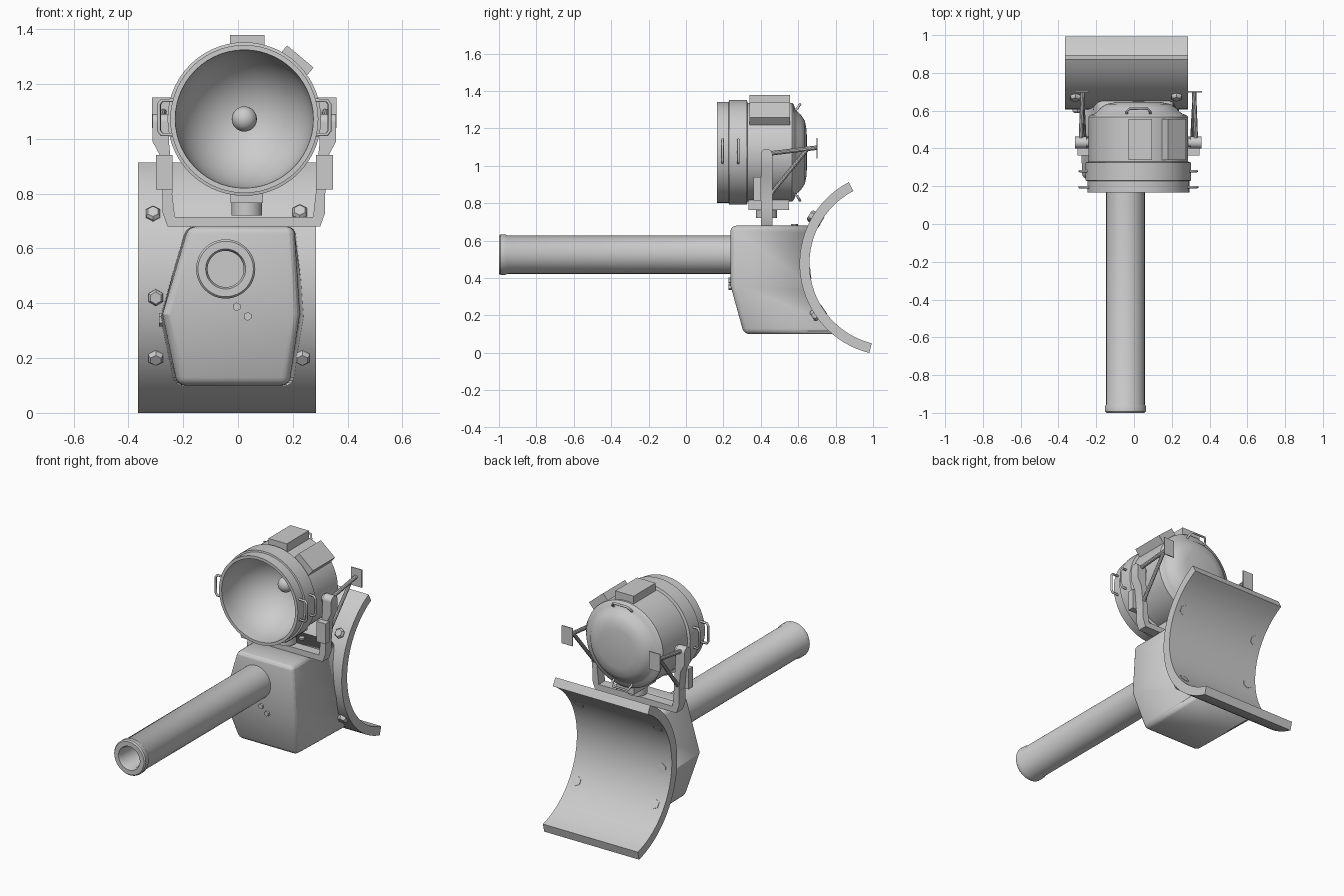
import bpy, bmesh, math
from mathutils import Vector, Matrix

if "Cube" in bpy.data.objects:
    bpy.data.objects.remove(bpy.data.objects["Cube"])

CX, CZ = 0.023, 1.072           # lamp axis
SY, SZ = 1.099, 0.477           # shield arc centre
R_OUT, R_IN = 0.492, 0.439

grey = bpy.data.materials.new("plain grey")
grey.diffuse_color = (0.6, 0.6, 0.6, 1)
grey.use_nodes = True
grey.node_tree.nodes["Principled BSDF"].inputs["Base Color"].default_value = grey.diffuse_color


def finish(bm, name, smooth=35):
    bmesh.ops.recalc_face_normals(bm, faces=bm.faces)
    me = bpy.data.meshes.new(name)
    bm.to_mesh(me)
    bm.free()
    me.materials.append(grey)
    ob = bpy.data.objects.new(name, me)
    bpy.context.collection.objects.link(ob)
    bpy.ops.object.select_all(action='DESELECT')
    ob.select_set(True)
    bpy.context.view_layer.objects.active = ob
    bpy.ops.object.shade_smooth_by_angle(angle=math.radians(smooth))
    return ob


def lathe(name, profile, x, z, n=48):
    """Revolve (radius, y) points about an axis along y."""
    bm = bmesh.new()
    rings = []
    for r, y in profile:
        if r == 0:
            rings.append([bm.verts.new((x, y, z))] * n)
        else:
            rings.append([bm.verts.new((x + r * math.cos(2 * math.pi * i / n), y,
                                        z + r * math.sin(2 * math.pi * i / n))) for i in range(n)])
    for a, b in zip(rings, rings[1:]):
        for i in range(n):
            j = (i + 1) % n
            bm.faces.new(list(dict.fromkeys((a[i], a[j], b[j], b[i]))))
    return finish(bm, name)


def prism(name, pts, axis, lo, hi):
    """Extrude a 2D outline along x (pts are y,z) or y (pts are x,z)."""
    bm = bmesh.new()
    def at(p, d):
        return (d, p[0], p[1]) if axis == 'x' else (p[0], d, p[1])
    a = [bm.verts.new(at(p, lo)) for p in pts]
    b = [bm.verts.new(at(p, hi)) for p in pts]
    bm.faces.new(a)
    bm.faces.new(b)
    for i in range(len(pts)):
        j = (i + 1) % len(pts)
        bm.faces.new((a[i], a[j], b[j], b[i]))
    return finish(bm, name)


def box(name, lo, hi, turn=0):
    """Box between two corners, optionally turned about the lamp axis."""
    bm = bmesh.new()
    lo, hi = Vector(lo), Vector(hi)
    bmesh.ops.create_cube(bm, size=1, matrix=Matrix.Translation((lo + hi) / 2)
                          @ Matrix.Diagonal((*(hi - lo), 1)))
    bmesh.ops.rotate(bm, verts=bm.verts, cent=(CX, 0, CZ), matrix=Matrix.Rotation(turn, 3, 'Y'))
    return finish(bm, name)


def rod(name, a, b, r, n=12, r2=None):
    bm = bmesh.new()
    a, b = Vector(a), Vector(b)
    d = b - a
    m = Matrix.Translation((a + b) / 2) @ d.to_track_quat('Z', 'Y').to_matrix().to_4x4()
    bmesh.ops.create_cone(bm, cap_ends=True, segments=n, radius1=r,
                          radius2=r if r2 is None else r2, depth=d.length, matrix=m)
    return finish(bm, name)


def wire(name, pts, r):
    """Bent round bar through the given points."""
    cu = bpy.data.curves.new(name, 'CURVE')
    cu.dimensions = '3D'
    cu.bevel_depth, cu.bevel_resolution, cu.use_fill_caps = r, 1, True
    sp = cu.splines.new('POLY')
    sp.points.add(len(pts) - 1)
    for p, co in zip(sp.points, pts):
        p.co = (*co, 1)
    cu.materials.append(grey)
    ob = bpy.data.objects.new(name, cu)
    bpy.context.collection.objects.link(ob)


# Curved shield plate
a0, a1 = math.radians(117.7), math.radians(256)
angs = [a0 + (a1 - a0) * i / 32 for i in range(33)]
arc = [(SY + r * math.cos(t), SZ + r * math.sin(t))
       for r, seq in ((R_OUT, angs), (R_IN, angs[::-1])) for t in seq]
prism("shield_plate", arc, 'x', -0.365, 0.285)

# Housing: six-sided loft, sharp edges rounded, trimmed to the shield curve
bm = bmesh.new()
front = [(-0.18, 0.238, 0.68), (0.205, 0.238, 0.68), (0.225, 0.238, 0.36),
         (0.185, 0.31, 0.10), (-0.22, 0.31, 0.10), (-0.275, 0.238, 0.36)]
back = [(-0.195, 0.95, 0.68), (0.212, 0.95, 0.68), (0.25, 0.95, 0.34),
        (0.205, 0.95, 0.10), (-0.235, 0.95, 0.10), (-0.29, 0.95, 0.34)]
f = [bm.verts.new(p) for p in front]
b = [bm.verts.new(p) for p in back]
bm.faces.new((f[0], f[1], f[2], f[5]))
bm.faces.new((f[5], f[2], f[3], f[4]))
bm.faces.new(b)
for i in range(6):
    j = (i + 1) % 6
    bm.faces.new((f[i], f[j], b[j], b[i]))
bmesh.ops.recalc_face_normals(bm, faces=bm.faces)
sharp = [e for e in bm.edges if e.calc_face_angle() > math.radians(40)]
bmesh.ops.bevel(bm, geom=sharp, offset=0.03, segments=4, profile=0.5, affect='EDGES')
housing = finish(bm, "housing", 20)
cutter = rod("shield_cutter", (-1, SY, SZ), (1, SY, SZ), 0.4396, 96)
cutter.hide_render = True
cutter.hide_viewport = True
mod = housing.modifiers.new("trim", 'BOOLEAN')
mod.operation, mod.object, mod.solver = 'DIFFERENCE', cutter, 'EXACT'

# Barrel with muzzle band and bore
lathe("barrel", [(0.102, 0.30), (0.102, -0.955), (0.108, -0.965), (0.108, -0.992), (0.101, -1.0),
                 (0.073, -1.0), (0.066, -0.985), (0.066, -0.7), (0, -0.7)], -0.045, 0.525)

# Shield bolts, set along the curve radius
for x, z in ((-0.31, 0.73), (0.225, 0.735), (-0.3, 0.42), (-0.3, 0.197), (0.235, 0.197)):
    s = (z - SZ) / (R_OUT + 0.01)
    d = Vector((0, -math.sqrt(1 - s * s), s))
    c = Vector((x, SY, SZ))
    rod("shield_bolt", c + d * (R_IN - 0.004), c + d * (R_OUT + 0.01), 0.03, 6)
    rod("shield_bolt_head", c + d * (R_OUT + 0.01), c + d * (R_OUT + 0.02), 0.03, 6, 0.022)

# Small housing bolts
for x, z in ((-0.005, 0.387), (0.035, 0.352)):
    rod("housing_bolt", (x, 0.26, z), (x, 0.226, z), 0.016, 6)
rod("roof_bolt", (0.03, 0.58, 0.67), (0.03, 0.58, 0.69), 0.018, 6)
rod("side_bolt", (-0.26, 0.57, 0.34), (-0.288, 0.57, 0.34), 0.025, 6)

# Lamp drum with rear dome and hollow reflector
dish = [(0.25 * math.sin(t), 0.2 + 0.28 * math.cos(t))
        for t in (math.pi / 2 * i / 10 for i in range(10, 0, -1))] + [(0, 0.48)]
lathe("lamp_drum", [(0, 0.648), (0.12, 0.645), (0.17, 0.635), (0.2, 0.615), (0.218, 0.595),
                    (0.235, 0.583), (0.255, 0.577), (0.264, 0.567), (0.264, 0.33), (0.28, 0.325),
                    (0.28, 0.23), (0.27, 0.228), (0.27, 0.167), (0.252, 0.167)] + dish,
      CX, CZ, 56)
bm = bmesh.new()
bmesh.ops.create_uvsphere(bm, u_segments=24, v_segments=12, radius=0.046,
                          matrix=Matrix.Translation((CX, 0.435, CZ)))
finish(bm, "bulb")

# Vent boxes on the drum and the foot below it
for turn in (0, math.radians(40)):
    box("vent_box", (CX - 0.053, 0.34, CZ + 0.22), (CX + 0.073, 0.555, CZ + 0.306), turn)
box("foot_block", (-0.028, 0.335, 0.765), (0.092, 0.55, 0.83))
rod("foot_post", (0.032, 0.43, 0.72), (0.032, 0.43, 0.78), 0.056, 24)

# Yoke crossbar
prism("yoke_crossbar", [(-0.275, 0.82), (-0.275, 0.73), (-0.257, 0.68), (0.3, 0.68),
                        (0.318, 0.73), (0.318, 0.82), (0.286, 0.82), (0.274, 0.715),
                        (-0.23, 0.715), (-0.243, 0.82)], 'y', 0.4, 0.462)

# Parts on both sides of the lamp
for s in (-1, 1):
    def X(o):
        return CX + s * o
    prism("yoke_arm", [(X(0.262), 0.80), (X(0.295), 0.80), (X(0.308), 0.94), (X(0.335), 0.99),
                       (X(0.335), 1.06), (X(0.275), 1.06), (X(0.275), 0.99), (X(0.27), 0.94)],
          'y', 0.4, 0.462)
    rod("yoke_arm_top", (X(0.275), 0.431, 1.06), (X(0.335), 0.431, 1.06), 0.031, 24)
    rod("pivot_pin", (X(0.25), 0.431, 1.06), (X(0.31), 0.431, 1.06), 0.024, 16)
    x0, x1 = sorted((X(0.262), X(0.323)))
    box("arm_block", (x0, 0.362, 0.815), (x1, 0.402, 0.94))
    # Struts and rear plate
    rod("upper_strut", (X(0.305), 0.44, 1.065), (X(0.295), 0.70, 1.097), 0.012, 10)
    rod("lower_strut", (X(0.285), 0.45, 0.845), (X(0.295), 0.645, 1.085), 0.011, 10)
    x0, x1 = sorted((X(0.263), X(0.336)))
    box("rear_plate", (x0, 0.697, 1.04), (x1, 0.703, 1.15))
    # Side grab handles
    for y, o in ((0.195, 0.312), (0.28, 0.31)):
        wire("side_handle", [(X(0.26), y, 1.015), (X(o - 0.01), y, 1.015), (X(o), y, 1.03),
                             (X(o), y, 1.125), (X(o - 0.01), y, 1.14), (X(0.26), y, 1.14)], 0.007)
    # Rear handles above and below the dome
    wire("rear_handle", [(CX + u, y, CZ + s * r) for u, y, r in
                         ((-0.062, 0.57, 0.215), (-0.062, 0.595, 0.235), (-0.048, 0.61, 0.258),
                          (0.048, 0.61, 0.258), (0.062, 0.595, 0.235), (0.062, 0.57, 0.215))], 0.007)
